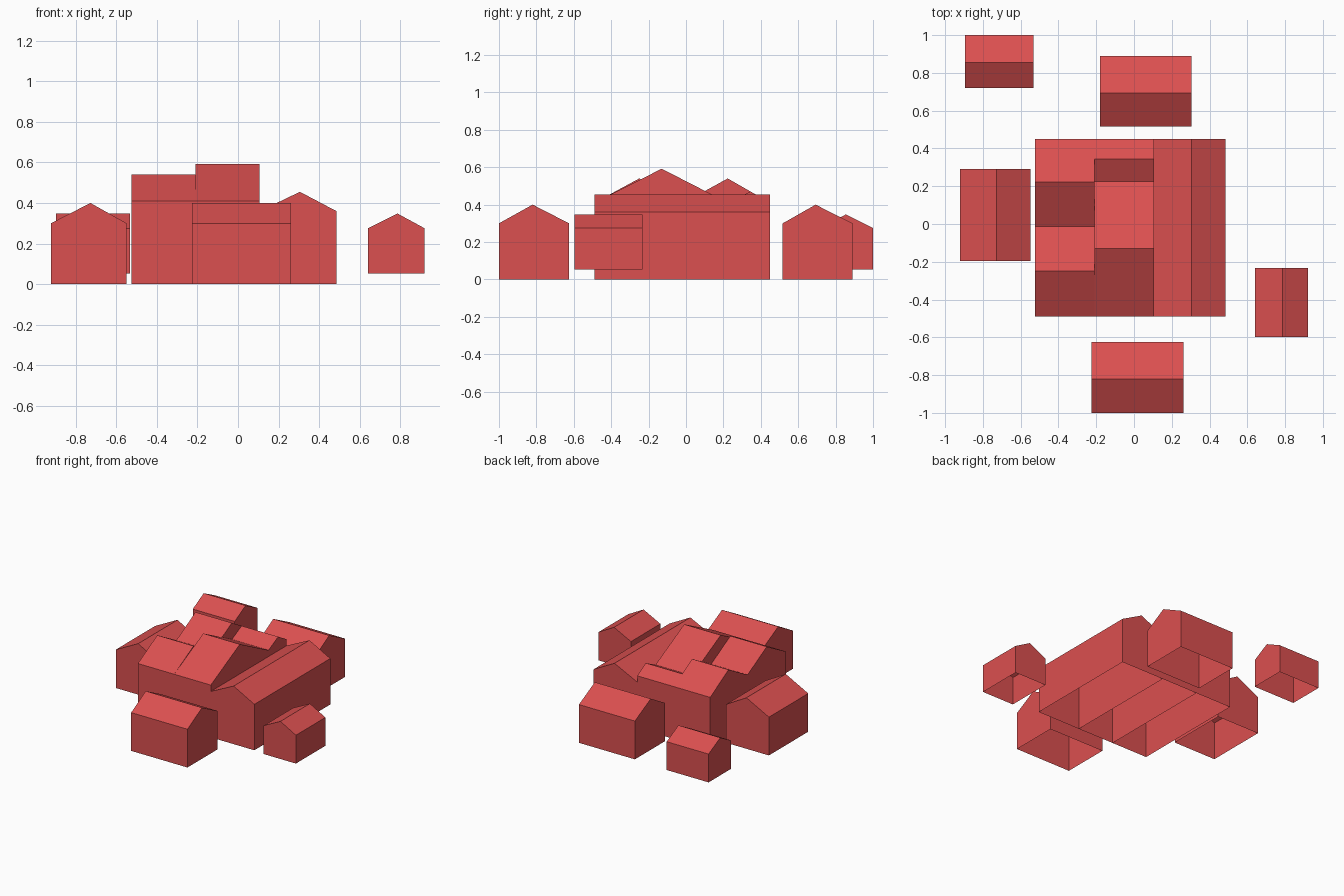
import bpy
import bmesh

if "Cube" in bpy.data.objects:
    bpy.data.objects.remove(bpy.data.objects["Cube"])

red = bpy.data.materials.new("brick red")
red.diffuse_color = (0.71, 0.08, 0.08, 1.0)
red.use_nodes = True
red.node_tree.nodes["Principled BSDF"].inputs["Base Color"].default_value = red.diffuse_color


def building(name, axis, span, roof, base=0.0):
    """Open-bottomed shell: roof profile [(across, z), ...] extruded along 'axis' over span."""
    profile = [(roof[0][0], base)] + roof + [(roof[-1][0], base)]
    bm = bmesh.new()
    rings = []
    for s in span:
        rings.append([bm.verts.new((s, c, z) if axis == "x" else (c, s, z))
                      for c, z in profile])
    a, b = rings
    bm.faces.new(a)                       # gable ends
    bm.faces.new(b[::-1])
    for i in range(len(profile) - 1):     # walls and roof slopes, no floor
        bm.faces.new((a[i], b[i], b[i + 1], a[i + 1]))
    bmesh.ops.recalc_face_normals(bm, faces=bm.faces)
    # make sure the roof points up
    if sum(f.normal.z * f.calc_area() for f in bm.faces) < 0:
        bmesh.ops.reverse_faces(bm, faces=bm.faces)
    mesh = bpy.data.meshes.new(name)
    bm.to_mesh(mesh)
    bm.free()
    mesh.materials.append(red)
    obj = bpy.data.objects.new(name, mesh)
    bpy.context.collection.objects.link(obj)
    return obj


def gable(lo, ridge, hi, eave, top):
    return [(lo, eave), (ridge, top), (hi, eave)]


# Main hall: three adjoining wings
building("left_wing", "x", (-0.525, -0.21),
         [(-0.49, 0.41), (-0.25, 0.54), (-0.013, 0.41), (0.223, 0.54), (0.45, 0.41)])
building("middle_wing", "x", (-0.21, 0.107),
         [(-0.49, 0.41), (-0.13, 0.592), (0.225, 0.41), (0.345, 0.47), (0.45, 0.41)])
building("right_wing", "y", (-0.49, 0.45), gable(0.107, 0.305, 0.485, 0.36, 0.455))

# Large outbuildings
building("front_outbuilding", "x", (-0.226, 0.262), gable(-1.0, -0.82, -0.625, 0.30, 0.40))
building("back_outbuilding", "x", (-0.18, 0.305), gable(0.517, 0.693, 0.89, 0.30, 0.40))
building("left_outbuilding", "y", (-0.197, 0.29), gable(-0.922, -0.727, -0.549, 0.30, 0.40))

# Small raised sheds
building("right_shed", "y", (-0.597, -0.232), gable(0.64, 0.786, 0.92, 0.275, 0.348), 0.053)
building("back_left_shed", "x", (-0.896, -0.533), gable(0.72, 0.855, 1.0, 0.275, 0.348), 0.053)
